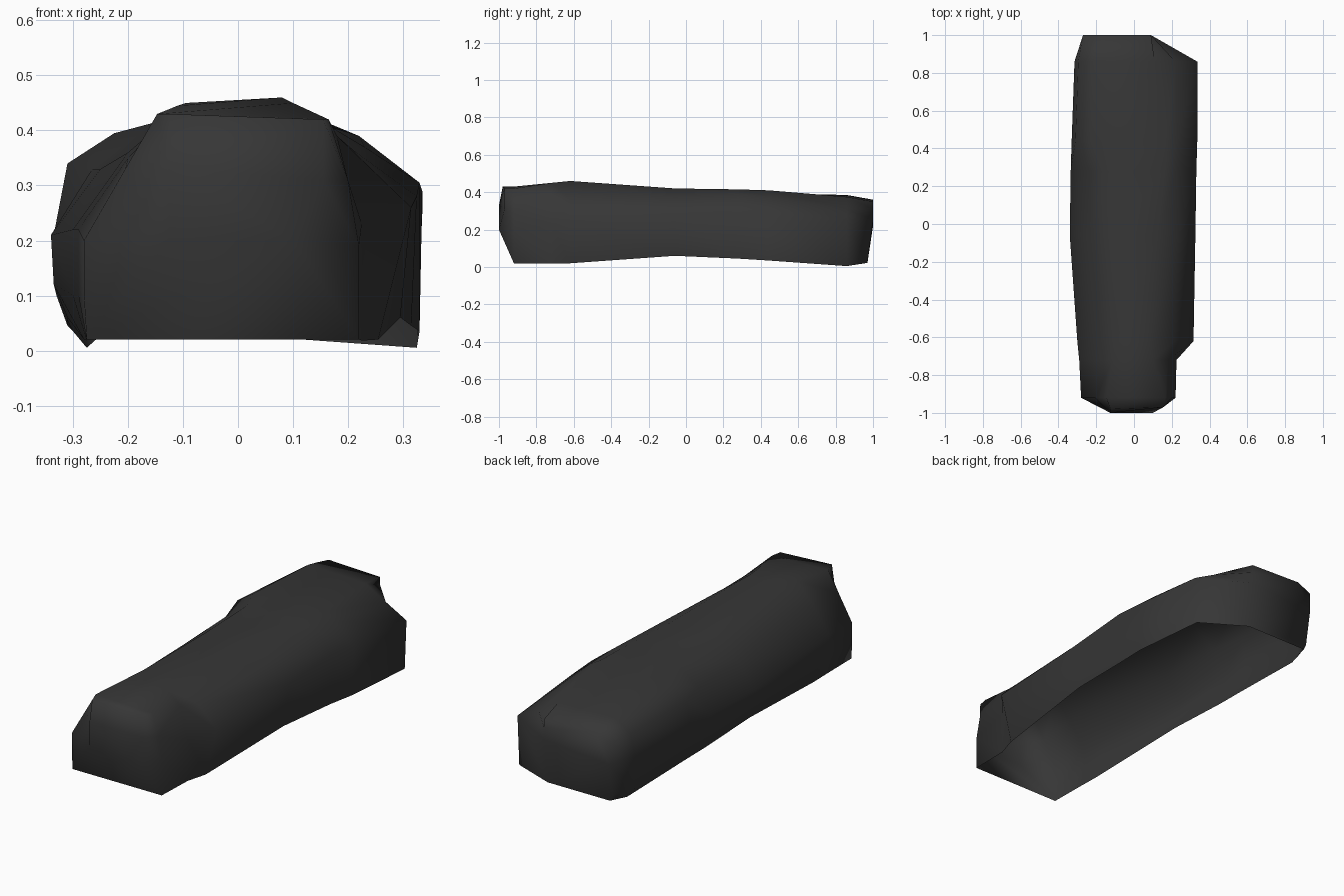
import bpy, bmesh, math

if "Cube" in bpy.data.objects:
    bpy.data.objects.remove(bpy.data.objects["Cube"])

# Single dark colour
dark = bpy.data.materials.new("charcoal")
dark.diffuse_color = (0.037, 0.037, 0.037, 1)
dark.use_nodes = True
dark.node_tree.nodes["Principled BSDF"].inputs["Base Color"].default_value = dark.diffuse_color

# Cross-sections from front to back: y, then (x, z) from bottom left over the top to bottom right
SECTIONS = [
    (-0.92, [(-.275, .02), (-.28, .10), (-.28, .20), (-.205, .33), (-.147, .43),
             (.165, .42), (.20, .31), (.22, .19), (.22, .02)]),
    (-0.72, [(-.275, .018), (-.29, .10), (-.29, .22), (-.20, .35), (-.11, .445),
             (.10, .45), (.18, .39), (.225, .23), (.225, .018)]),
    (-0.62, [(-.28, .02), (-.30, .10), (-.30, .22), (-.20, .36), (-.095, .45),
             (.08, .46), (.215, .36), (.315, .26), (.255, .02)]),
    (-0.06, [(-.31, .06), (-.335, .12), (-.34, .21), (-.25, .33), (-.13, .42),
             (.13, .42), (.23, .37), (.325, .28), (.295, .06)]),
    (0.28, [(-.31, .045), (-.33, .10), (-.335, .21), (-.265, .33), (-.15, .415),
            (.16, .415), (.22, .39), (.33, .305), (.315, .045)]),
    (0.44, [(-.30, .035), (-.325, .09), (-.33, .22), (-.31, .34), (-.225, .395),
            (.17, .41), (.23, .375), (.335, .29), (.33, .035)]),
    (0.86, [(-.275, .005), (-.31, .05), (-.315, .22), (-.295, .325), (-.21, .385),
            (.11, .375), (.22, .31), (.335, .25), (.325, .005)]),
]


def clamp(v, lo, hi):
    return max(lo, min(hi, v))


# Narrowed end rings form the rounded nose and the chamfered tail
nose, tail = [], []
for x, z in SECTIONS[0][1]:
    upper_right = x > 0 and z > .25
    z = clamp(z, .20, .43)
    nose.append((clamp(x, -.125, .155 if upper_right else .10),
                 -.97 if upper_right else -1 + .02 * (z > .35), z))
for x, z in SECTIONS[-1][1]:
    z = clamp(z, .022, .36 if x < 0 else .35)
    tail.append((clamp(x * .93, -.27, .09), 1 - .03 * (z < .1), z))

# Loft the rings into a shell with an open underside
bm = bmesh.new()
loops = [nose] + [[(x, y, z) for x, z in pts] for y, pts in SECTIONS] + [tail]
rings = [[bm.verts.new(co) for co in loop] for loop in loops]
for k, (a, b) in enumerate(zip(rings, rings[1:])):
    n = len(a)
    for i in range(n if k == 0 else n - 1):
        j = (i + 1) % n
        bm.faces.new((a[i], b[i], b[j], a[j]))
bm.faces.new(rings[0])
bm.faces.new(rings[-1][::-1])
bmesh.ops.remove_doubles(bm, verts=bm.verts, dist=0.002)
bmesh.ops.triangulate(bm, faces=[f for f in bm.faces if len(f.verts) > 4])
bmesh.ops.recalc_face_normals(bm, faces=bm.faces)
# Make sure the roof faces upwards
if sum(f.normal.z * f.calc_area() for f in bm.faces) < 0:
    bmesh.ops.reverse_faces(bm, faces=bm.faces)

mesh = bpy.data.meshes.new("long_hull")
bm.to_mesh(mesh)
bm.free()
mesh.materials.append(dark)
hull = bpy.data.objects.new("long_hull", mesh)
bpy.context.collection.objects.link(hull)
bpy.context.view_layer.objects.active = hull
hull.select_set(True)
bpy.ops.object.shade_smooth_by_angle(angle=math.radians(120))
